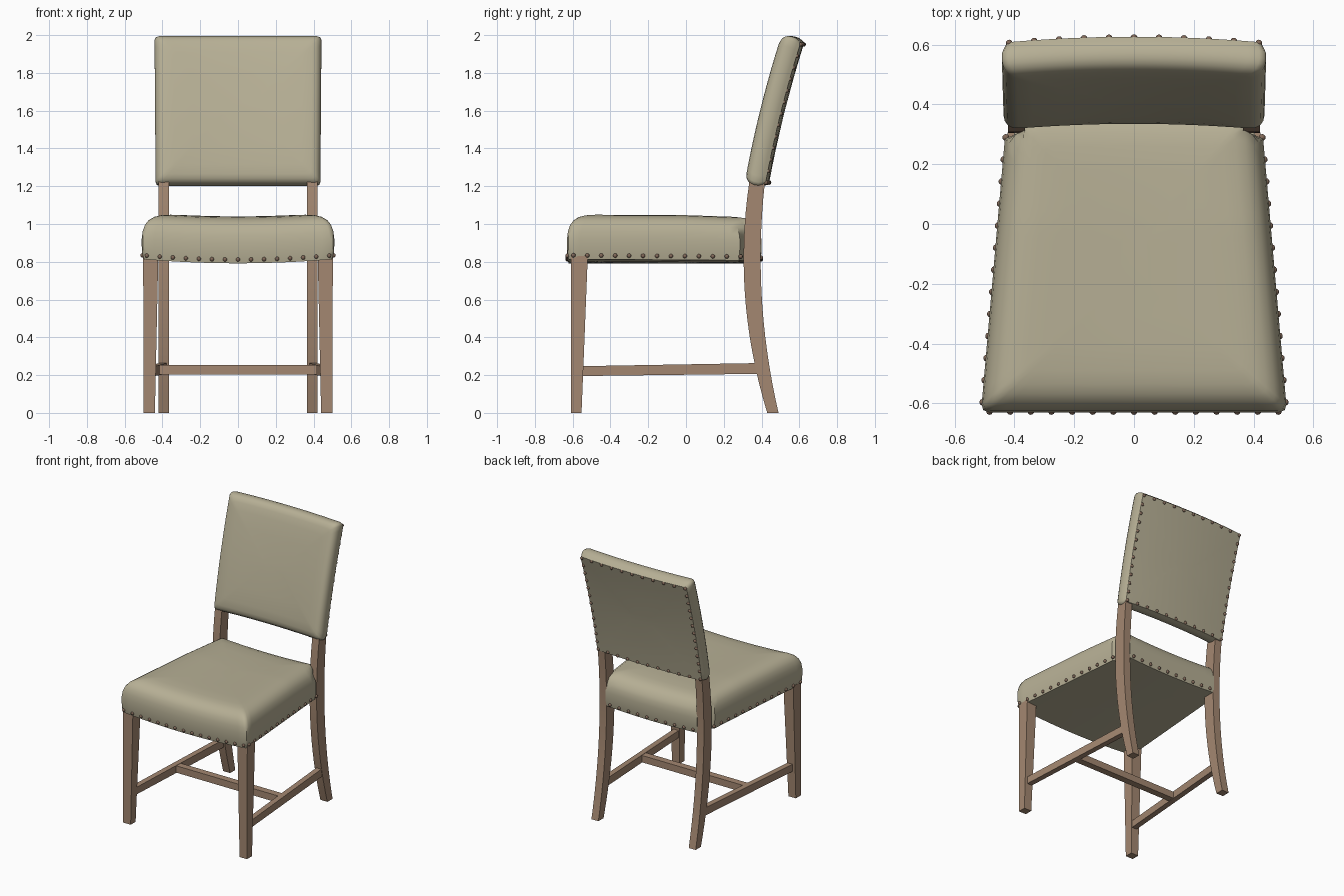
import bpy, bmesh, math
from mathutils import Vector, Matrix

if "Cube" in bpy.data.objects:
    bpy.data.objects.remove(bpy.data.objects["Cube"])


def material(name, rgb):
    m = bpy.data.materials.new(name)
    m.diffuse_color = (*rgb, 1)
    m.use_nodes = True
    m.node_tree.nodes["Principled BSDF"].inputs["Base Color"].default_value = m.diffuse_color
    return m


FABRIC = material("beige fabric", (0.47, 0.43, 0.30))
WOOD = material("brown wood", (0.37, 0.245, 0.165))
NAIL = material("bronze nail", (0.22, 0.14, 0.10))


def finish(bm, name, mat, angle):
    me = bpy.data.meshes.new(name)
    bm.to_mesh(me)
    bm.free()
    ob = bpy.data.objects.new(name, me)
    bpy.context.collection.objects.link(ob)
    me.materials.append(mat)
    bpy.ops.object.select_all(action='DESELECT')
    ob.select_set(True)
    bpy.context.view_layer.objects.active = ob
    bpy.ops.object.shade_smooth_by_angle(angle=math.radians(angle))
    return ob


def loft(name, rings, mat, angle=35):
    """Skin closed rings of points and cap both ends."""
    bm = bmesh.new()
    rows = [[bm.verts.new(p) for p in r] for r in rings]
    n = len(rows[0])
    for a, b in zip(rows, rows[1:]):
        for i in range(n):
            j = (i + 1) % n
            bm.faces.new((a[i], a[j], b[j], b[i]))
    bm.faces.new(rows[0][::-1])
    bm.faces.new(rows[-1])
    bmesh.ops.remove_doubles(bm, verts=bm.verts, dist=0.0004)
    bmesh.ops.recalc_face_normals(bm, faces=bm.faces)
    return finish(bm, name, mat, angle)


# Square outline with slightly rounded corners, in -1..1
N = 22
steps = [-0.95 + 1.9 * i / N for i in range(N + 1)]
side = [(t, -1) for t in steps] + [(0.986, -0.986)]
OUTLINE = []
for k in range(4):
    c, s = [(1, 0), (0, 1), (-1, 0), (0, -1)][k]
    OUTLINE += [(u * c - v * s, u * s + v * c) for u, v in side]


# Seat cushion: tapered, saddle-shaped, notched round the rear legs
def seat_point(u, v, inset, z):
    y = -0.115 + v * (0.515 - inset)
    half = 0.512 - 0.0872 * (y + 0.63)
    x = u * (half - inset)
    if y > 0.31 and abs(x) > 0.37:
        x = math.copysign(0.37, x)
        if y < 0.355:
            y = 0.312
    z -= 0.02 * (1 - (x / 0.48) ** 2)
    if z > 0.95:
        z -= 0.012 * max(0, y) / 0.4
    return Vector((x, y, z))


seat_profile = [(0.42, 0.812), (0.2, 0.812), (0.03, 0.812), (0.008, 0.812),
                (0.003, 0.84), (0, 0.88), (0, 0.92), (0.005, 0.96),
                (0.016, 0.995), (0.035, 1.022), (0.062, 1.041), (0.095, 1.052),
                (0.14, 1.058), (0.22, 1.06), (0.32, 1.06), (0.42, 1.06)]
loft("seat", [[seat_point(u, v, i, z) for u, v in OUTLINE] for i, z in seat_profile], FABRIC, 50)


# Backrest cushion: follows a leaning, curved spine
def back_point(u, v, inset, d):
    s = 0.5 + 0.5 * v * (1 - inset / 0.39)
    x = u * (0.436 + 0.006 * s - inset)
    spine = Vector((0, 0.43 + 0.14 * s + 0.055 * s * s, 1.195 + 0.78 * s))
    normal = Vector((0, -0.78, 0.14 + 0.11 * s)).normalized()
    p = spine + normal * d
    return Vector((x, p.y + 0.006 - 0.02 * (x / 0.44) ** 2, p.z))


back_profile = [(0.35, 0), (0.2, 0), (0.1, 0), (0.014, 0), (0.006, 0.018),
                (0, 0.035), (0, 0.06), (0.004, 0.078), (0.013, 0.094),
                (0.028, 0.106), (0.05, 0.112), (0.1, 0.116), (0.2, 0.118),
                (0.35, 0.118)]
loft("backrest", [[back_point(u, v, i, d) for u, v in OUTLINE] for i, d in back_profile], FABRIC, 50)


# Wooden frame
def rect(x0, x1, y0, y1, z):
    return [(x0, y0, z), (x1, y0, z), (x1, y1, z), (x0, y1, z)]


for sx, tag in ((-1, "left"), (1, "right")):
    # tapered front leg
    loft("front_leg_" + tag, [rect(sx * 0.44, sx * 0.50, -0.61, -0.553, 0),
                              rect(sx * 0.422, sx * 0.502, -0.61, -0.52, 0.83)], WOOD)
    # swept rear leg running up into the backrest
    rings = []
    for k in range(17):
        z = 1.3 * k / 16
        q = (z - 0.82) ** 2
        y0 = 0.305 + 0.186 * q
        rings.append(rect(sx * 0.365, sx * 0.421, y0, y0 + 0.09 - 0.045 * q, z))
    loft("rear_leg_" + tag, rings, WOOD)
    # side stretcher
    ends = []
    for x, y, z0, z1 in ((0.462, -0.57, 0.195, 0.247), (0.396, 0.40, 0.207, 0.264)):
        ends.append([(sx * (x - 0.02), y, z0), (sx * (x + 0.02), y, z0),
                     (sx * (x + 0.02), y, z1), (sx * (x - 0.02), y, z1)])
    loft("side_stretcher_" + tag, ends, WOOD)

# Cross stretcher
loft("cross_stretcher", [rect(-0.425, 0.425, -0.125, -0.075, 0.203),
                         rect(-0.425, 0.425, -0.125, -0.075, 0.253)], WOOD)

# Upholstery nails
spots = []
for k in range(15):                              # seat front
    spots.append(seat_point(-0.95 + 1.9 * k / 14, -1, 0.003, 0.832))
for k in range(13):                              # seat sides
    for u in (-1, 1):
        spots.append(seat_point(u, -0.94 + 1.73 * k / 12, 0.003, 0.832))
for k in range(10):                              # seat rear, between the legs
    spots.append(seat_point(-0.8 + 1.6 * k / 9, 1, 0.003, 0.832))
for k in range(11):                              # backrest top and bottom
    for v in (-1, 1):
        spots.append(back_point(-1 + 0.2 * k, v, 0.024, 0))
for k in range(1, 12):                           # backrest sides
    for u in (-1, 1):
        spots.append(back_point(u, -1 + k / 6, 0.024, 0))
bm = bmesh.new()
for p in spots:
    bmesh.ops.create_uvsphere(bm, u_segments=10, v_segments=6, radius=0.0115,
                              matrix=Matrix.Translation(p))
finish(bm, "upholstery_nails", NAIL, 60)
